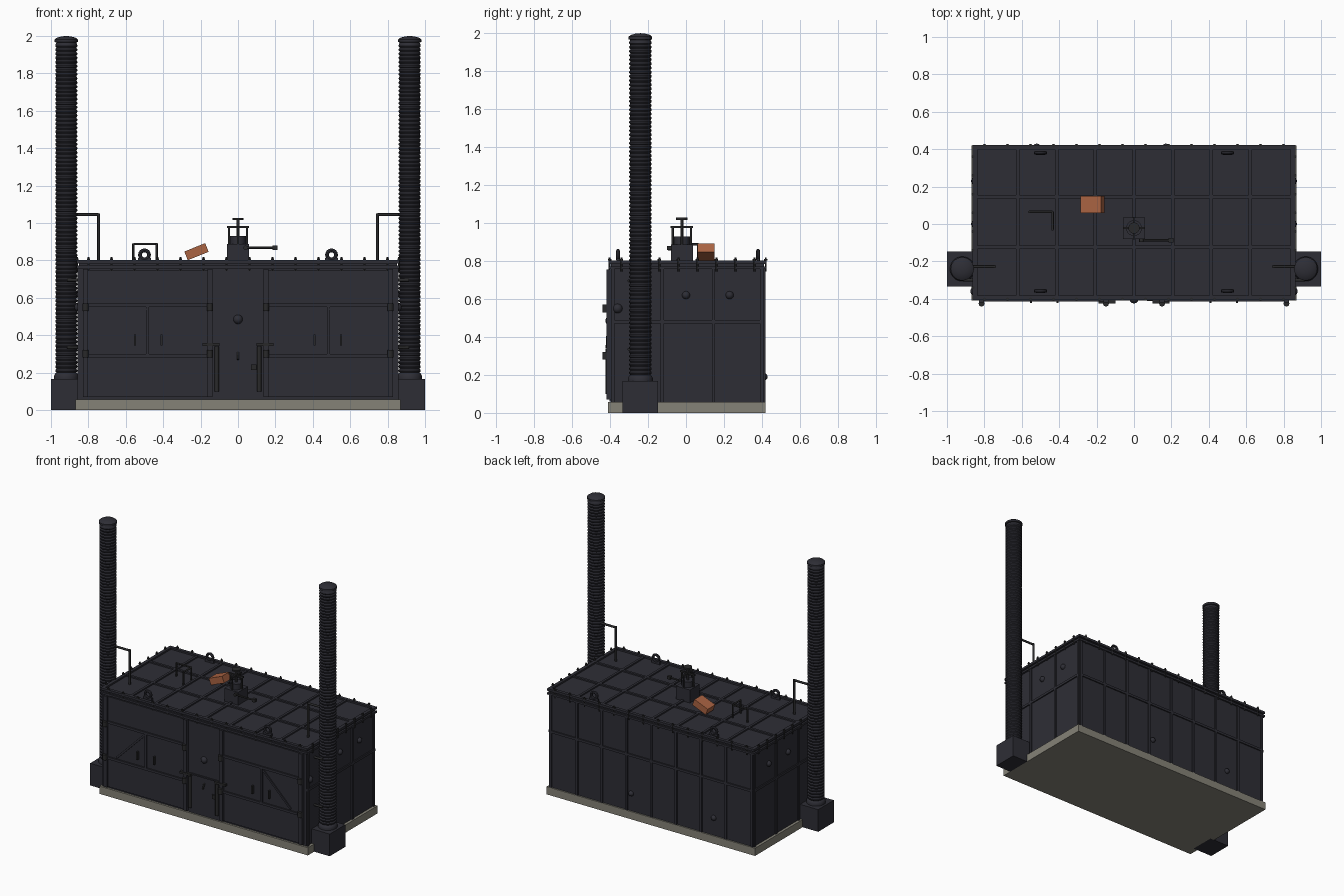
import bpy, bmesh, math
from mathutils import Matrix, Vector

cube = bpy.data.objects.get("Cube")
if cube:
    bpy.data.objects.remove(cube)


def material(name, rgb):
    m = bpy.data.materials.new(name)
    m.use_nodes = True
    m.diffuse_color = (*rgb, 1)
    m.node_tree.nodes["Principled BSDF"].inputs["Base Color"].default_value = (*rgb, 1)
    return m


STEEL = material("dark blue steel", (0.027, 0.027, 0.036))
IRON = material("black iron", (0.022, 0.022, 0.023))
CONCRETE = material("grey concrete", (0.235, 0.225, 0.185))
BRICK = material("orange brick", (0.40, 0.125, 0.055))


class Part:
    """Collects simple solids and turns them into one named object."""

    def __init__(self, name, mat):
        self.name, self.mat, self.bm = name, mat, bmesh.new()

    def box(self, x0, x1, y0, y1, z0, z1, turn=0):
        mid = Vector((x0 + x1, y0 + y1, z0 + z1)) / 2
        size = Matrix.Diagonal((x1 - x0, y1 - y0, z1 - z0, 1))
        m = Matrix.Translation(mid) @ Matrix.Rotation(turn, 4, "Y") @ size
        bmesh.ops.create_cube(self.bm, size=1, matrix=m)

    def rod(self, a, b, r, sides=12):
        a, b = Vector(a), Vector(b)
        m = Matrix.Translation((a + b) / 2) @ (b - a).to_track_quat("Z", "Y").to_matrix().to_4x4()
        bmesh.ops.create_cone(self.bm, cap_ends=True, segments=sides, radius1=r,
                              radius2=r, depth=(b - a).length, matrix=m)

    def ball(self, p, r):
        bmesh.ops.create_uvsphere(self.bm, u_segments=16, v_segments=10, radius=r,
                                  matrix=Matrix.Translation(p))

    def lathe(self, profile, x, y, steps=28):
        verts = [self.bm.verts.new((x + r, y, z)) for r, z in profile]
        edges = [self.bm.edges.new(pair) for pair in zip(verts, verts[1:])]
        bmesh.ops.spin(self.bm, geom=verts + edges, cent=(x, y, 0), axis=(0, 0, 1),
                       angle=math.tau, steps=steps)
        bmesh.ops.remove_doubles(self.bm, verts=self.bm.verts, dist=1e-5)

    def finish(self, smooth=False):
        bmesh.ops.recalc_face_normals(self.bm, faces=self.bm.faces)
        me = bpy.data.meshes.new(self.name)
        self.bm.to_mesh(me)
        self.bm.free()
        me.materials.append(self.mat)
        ob = bpy.data.objects.new(self.name, me)
        bpy.context.collection.objects.link(ob)
        if smooth:
            bpy.ops.object.select_all(action="DESELECT")
            bpy.context.view_layer.objects.active = ob
            ob.select_set(True)
            bpy.ops.object.shade_smooth_by_angle(angle=math.radians(35))
        return ob


SIDES = (-1, 1)
X, FRONT, BACK, TOP = 0.85, -0.395, 0.41, 0.79
THIRDS = (-0.125, 0.145)
COLUMNS = [i * 0.207 for i in range(-3, 4)]

# Foundation slab and main shell
p = Part("foundation_slab", CONCRETE)
p.box(-0.87, 0.87, -0.41, 0.42, 0, 0.058)
p.finish()
p = Part("furnace_body", STEEL)
p.box(-X, X, FRONT, BACK, 0.058, TOP)
p.finish()

# Flange around the roof edge
p = Part("roof_flange", STEEL)
for z0, z1 in ((0.757, 0.772), (0.785, 0.802)):
    p.box(-0.863, 0.863, -0.407, FRONT + 0.012, z0, z1)
    p.box(-0.863, 0.863, BACK - 0.012, 0.423, z0, z1)
    for s in SIDES:
        a, b = sorted((s * 0.838, s * 0.863))
        p.box(a, b, -0.407, 0.423, z0, z1)
p.finish()

# Stiffening ribs on roof, back and ends
p = Part("roof_ribs", STEEL)
for x in COLUMNS:
    p.box(x - 0.009, x + 0.009, FRONT, BACK, TOP, 0.8)
for y in THIRDS:
    p.box(-X, X, y - 0.009, y + 0.009, TOP, 0.8)
p.finish()

p = Part("wall_ribs", STEEL)
for x in COLUMNS + [-0.84, 0.84]:
    p.box(x - 0.009, x + 0.009, BACK, BACK + 0.009, 0.058, 0.76)
p.box(-X, X, BACK, BACK + 0.009, 0.471, 0.489)
for s in SIDES:
    a, b = sorted((s * X, s * (X + 0.009)))
    for y in THIRDS + (FRONT + 0.01, BACK - 0.01):
        p.box(a, b, y - 0.009, y + 0.009, 0.058, 0.76)
    p.box(a, b, FRONT, BACK, 0.471, 0.489)
p.finish()

# Flange studs
p = Part("flange_studs", IRON)
spots = [((i + 0.5) * 0.123 - 0.861, y) for i in range(14) for y in (-0.402, 0.42)]
spots += [(s * 0.861, -0.34 + i * 0.1) for i in range(8) for s in SIDES]
for x, y in spots:
    p.rod((x, y, 0.745), (x, y, 0.818), 0.005, 6)
    p.rod((x, y, 0.802), (x, y, 0.81), 0.009, 6)
p.finish()

# Front frame: posts, rails and braces
p = Part("front_frame", STEEL)
p.box(-0.82, -0.15, -0.404, FRONT, 0.07, 0.75)
p.box(0.15, 0.82, -0.404, FRONT, 0.07, 0.75)
for s in SIDES:
    for x in (0.815, 0.15):
        p.box(s * x - 0.014, s * x + 0.014, -0.42, FRONT, 0.07, 0.755)
    p.box(s * 0.483 - 0.008, s * 0.483 + 0.008, -0.414, FRONT, 0.29, 0.56)
    for z in (0.29, 0.56):
        p.box(s * 0.483 - 0.335, s * 0.483 + 0.335, -0.414, FRONT, z - 0.009, z + 0.009)
    x = s * 0.61
    p.box(x - 0.165, x + 0.165, -0.412, FRONT, 0.42, 0.434, s * math.radians(45))
p.box(-0.13, 0.13, -0.402, FRONT, 0.06, 0.75)
p.box(-0.12, 0.12, -0.41, FRONT, 0.35, 0.36)
p.finish()

# Central door with hinges, peephole and latch
p = Part("door_fittings", IRON)
for s in SIDES:
    p.rod((s * 0.113, -0.412, 0.1), (s * 0.113, -0.412, 0.34), 0.012)
    a, b = sorted((s * 0.1, s * 0.19))
    p.box(a, b, -0.424, -0.4, 0.342, 0.358)
    for x in (0.41, 0.55):
        p.box(s * x - 0.005, s * x + 0.005, -0.422, -0.4, 0.345, 0.405)
    for x in (0.815, 0.15):
        for z in (0.3, 0.55):
            p.rod((s * x, -0.425, z - 0.02), (s * x, -0.425, z + 0.02), 0.016)
p.box(0.07, 0.1, -0.412, -0.4, 0.215, 0.245)
p.rod((0, -0.42, 0.27), (0, -0.4, 0.31), 0.006)
p.finish(True)

# Round inspection knobs on all walls
p = Part("inspection_knobs", STEEL)
p.ball((0, -0.4, 0.485), 0.025)
for x in (0.17, -0.52):
    p.ball((x, BACK, 0.19), 0.02)
for s in SIDES:
    p.ball((s * X, -0.36, 0.55), 0.025)
    for y in (0, 0.23):
        p.ball((s * X, y, 0.62), 0.021)
p.finish(True)

# Chimney stacks: footing, corrugated tube and domed cap
for s, side in zip(SIDES, ("right", "left")):
    cx, cy = s * 0.918, -0.24
    p = Part(side + "_chimney_base", STEEL)
    a, b = sorted((s * 0.836, s))
    p.box(a, b, -0.335, -0.148, 0, 0.167)
    p.finish()
    p = Part(side + "_chimney", STEEL)
    tube = [(0, 0.167), (0.066, 0.167), (0.066, 0.182), (0.06, 0.195)]
    rings, pitch = 80, 0.022
    for i in range(rings):
        z = 0.2 + i * pitch
        tube += [(0.053, z), (0.059, z + pitch * 0.35), (0.059, z + pitch * 0.65)]
    tube += [(0.053, 1.965), (0.062, 1.968), (0.062, 1.982), (0.05, 1.991), (0.025, 1.998), (0, 2)]
    p.lathe(tube, cx, cy)
    p.finish(True)
    p = Part(side + "_chimney_brackets", IRON)
    for z in (0.335, 0.695):
        p.rod((s * 0.84, -0.3, z), (s * 0.915, -0.3, z), 0.008)
    px, py = s * 0.745, -0.228
    p.rod((px, py, TOP), (px, py, 1.052), 0.008)
    p.rod((px, py, 1.045), (s * 0.88, py, 1.045), 0.008)
    p.finish(True)

# Lifting eyes on the roof
for x in (-0.5, 0.5):
    for y in (-0.358, 0.38):
        bpy.ops.mesh.primitive_torus_add(location=(x, y, 0.83), rotation=(math.pi / 2, 0, 0),
                                         major_radius=0.024, minor_radius=0.01,
                                         major_segments=24, minor_segments=8)
        eye = bpy.context.object
        eye.name = "lifting_eye"
        eye.data.materials.append(STEEL)
        bpy.ops.object.shade_smooth_by_angle()
        p = Part("lifting_eye_foot", STEEL)
        p.box(x - 0.035, x + 0.035, y - 0.007, y + 0.007, TOP, 0.812)
        p.finish()

# Angled roof handrail
p = Part("roof_handrail", IRON)
corners = [(-0.56, 0.065), (-0.435, 0.065), (-0.435, -0.03)]
for x, y in corners:
    p.rod((x, y, TOP), (x, y, 0.892), 0.006)
for a, b in zip(corners, corners[1:]):
    p.rod((*a, 0.888), (*b, 0.888), 0.006)
p.finish(True)

# Loose brick resting tilted on the roof
p = Part("tilted_brick", BRICK)
p.box(-0.282, -0.162, 0.06, 0.15, 0.822, 0.872, -math.radians(22))
p.finish()

# Central valve: housing, frame, stem, handwheel and weighted lever
vy = -0.022
p = Part("valve_housing", STEEL)
p.box(-0.058, 0.058, vy - 0.058, vy + 0.058, TOP, 0.888)
p.rod((0, vy, 0.888), (0, vy, 0.93), 0.042, 24)
p.finish(True)
p = Part("valve_frame", IRON)
for s in SIDES:
    p.rod((s * 0.048, vy, 0.88), (s * 0.048, vy, 0.98), 0.006)
    p.rod((0, vy + s * 0.048, 0.88), (0, vy + s * 0.048, 0.98), 0.006)
p.box(-0.06, 0.06, vy - 0.006, vy + 0.006, 0.973, 0.985)
p.box(-0.006, 0.006, vy - 0.06, vy + 0.06, 0.973, 0.985)
p.rod((0, vy, 0.92), (0, vy, 1.025), 0.008)
p.rod((0, vy, 1.017), (0, vy, 1.028), 0.03, 24)
p.rod((0.03, -0.087, 0.868), (0.2, -0.087, 0.868), 0.006)
p.rod((0.04, -0.095, 0.868), (0.04, -0.07, 0.868), 0.012)
p.box(0.185, 0.21, -0.099, -0.075, 0.857, 0.88)
p.finish(True)
